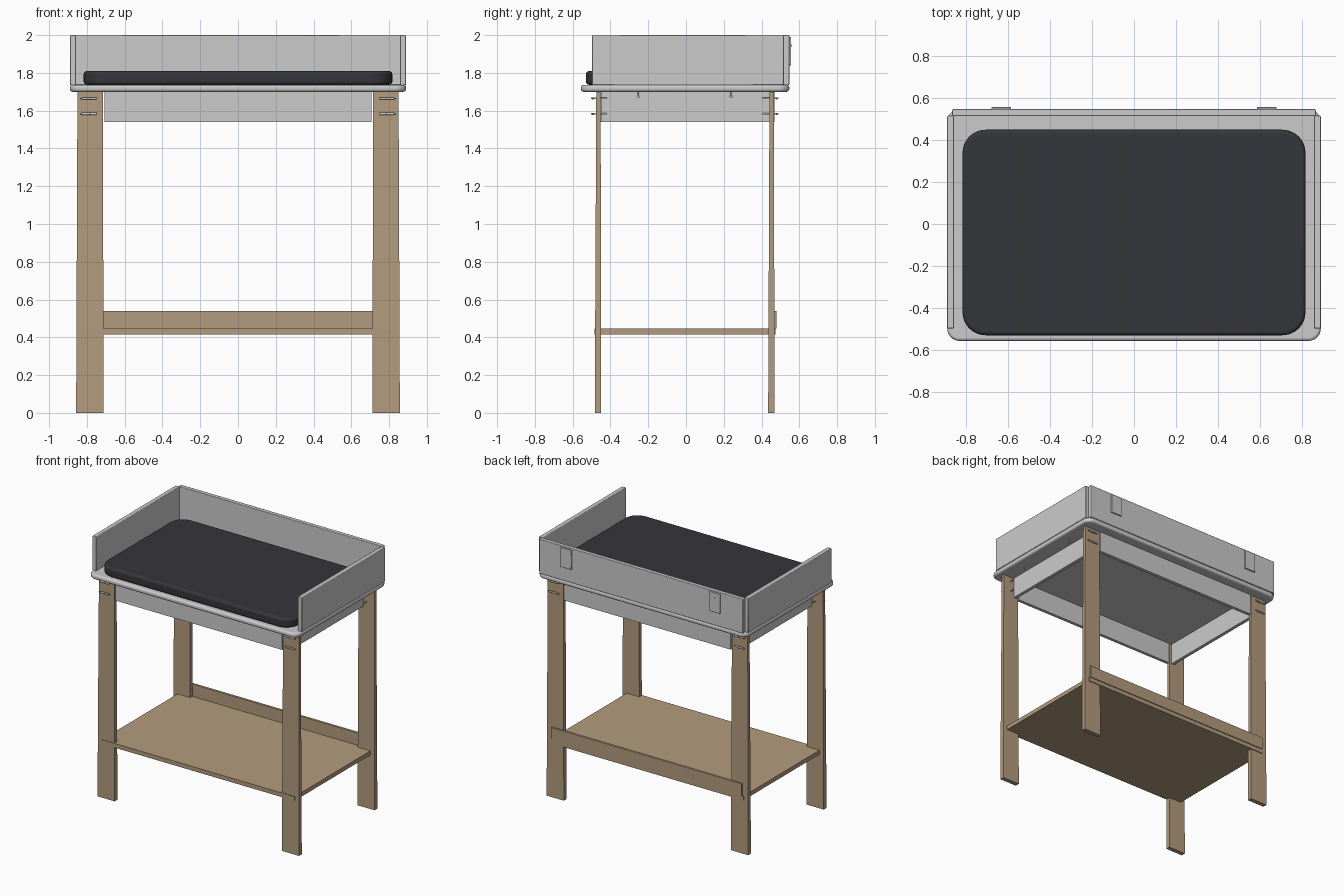
import bpy, bmesh, math
from mathutils import Matrix

if "Cube" in bpy.data.objects:
    bpy.data.objects.remove(bpy.data.objects["Cube"])


def material(name, rgb):
    m = bpy.data.materials.new(name)
    m.diffuse_color = (*rgb, 1)
    m.use_nodes = True
    m.node_tree.nodes["Principled BSDF"].inputs["Base Color"].default_value = m.diffuse_color
    return m


WOOD = material("wood", (0.45, 0.33, 0.21))
DARK = material("dark_fabric", (0.036, 0.037, 0.043))


def finish(bm, name, mat=None, bevel=0, segments=2):
    bmesh.ops.recalc_face_normals(bm, faces=bm.faces)
    me = bpy.data.meshes.new(name)
    bm.to_mesh(me)
    bm.free()
    ob = bpy.data.objects.new(name, me)
    bpy.context.collection.objects.link(ob)
    if mat:
        me.materials.append(mat)
    if bevel:
        mod = ob.modifiers.new("bevel", 'BEVEL')
        mod.width, mod.segments = bevel, segments
        mod.limit_method, mod.angle_limit = 'ANGLE', math.radians(40)
        bpy.context.view_layer.objects.active = ob
        ob.select_set(True)
        bpy.ops.object.shade_smooth_by_angle()
        ob.select_set(False)
    return ob


def box(name, x, y, z, mat=None, bevel=0):
    bm = bmesh.new()
    bmesh.ops.create_cube(bm, size=1)
    for v in bm.verts:
        for i, (a, b) in enumerate((x, y, z)):
            v.co[i] = b if v.co[i] > 0 else a
    return finish(bm, name, mat, bevel)


def rounded_slab(name, x, y, z, radius, bevel, mat=None, segments=4):
    """Slab with rounded plan corners and softened rims."""
    bm = bmesh.new()
    pts = []
    for k, (cx, cy) in enumerate(((x[1] - radius, y[1] - radius), (x[0] + radius, y[1] - radius),
                                  (x[0] + radius, y[0] + radius), (x[1] - radius, y[0] + radius))):
        for i in range(9):
            a = (k + i / 8) * math.pi / 2
            pts.append((cx + radius * math.cos(a), cy + radius * math.sin(a), z[0]))
    face = bm.faces.new([bm.verts.new(p) for p in pts])
    top = bmesh.ops.extrude_face_region(bm, geom=[face])['geom']
    for v in top:
        if isinstance(v, bmesh.types.BMVert):
            v.co.z = z[1]
    return finish(bm, name, mat, bevel, segments)


def rod(bm, centre, radius, length, axis):
    rot = {'X': Matrix.Rotation(math.pi / 2, 4, 'Y'),
           'Y': Matrix.Rotation(math.pi / 2, 4, 'X'), 'Z': Matrix()}[axis]
    bmesh.ops.create_cone(bm, cap_ends=True, segments=12, radius1=radius, radius2=radius,
                          depth=length, matrix=Matrix.Translation(centre) @ rot)


def leg(name, s, y_bottom, y_top):
    """Board that tapers slightly towards the top."""
    bm = bmesh.new()
    bmesh.ops.create_cube(bm, size=1)
    for v in bm.verts:
        up = v.co.z > 0
        xs, ys = ((0.716, 0.85), y_top) if up else ((0.711, 0.857), y_bottom)
        v.co = (s * xs[v.co.x > 0], ys[v.co.y > 0], 1.70 if up else 0)
    finish(bm, name, WOOD)


# Tray base and mattress
rounded_slab("tray_base", (-0.89, 0.89), (-0.557, 0.547), (1.70, 1.737), 0.06, 0.014)
rounded_slab("mattress", (-0.817, 0.817), (-0.53, 0.449), (1.737, 1.81), 0.11, 0.018, DARK)

# Guard panels around the tray
box("back_guard", (-0.866, 0.866), (0.515, 0.547), (1.735, 2.0), bevel=0.004)

# Shelf and its back rail
box("shelf", (-0.82, 0.82), (-0.485, 0.474), (0.414, 0.446), WOOD)
box("shelf_rail", (-0.81, 0.81), (0.462, 0.48), (0.446, 0.54), WOOD)

# Front and back aprons under the tray
box("front_apron", (-0.708, 0.708), (-0.474, -0.45), (1.54, 1.70))
box("back_apron", (-0.708, 0.708), (0.442, 0.468), (1.54, 1.70))

for s, side in ((-1, "left"), (1, "right")):
    def span(a, b):
        return tuple(sorted((s * a, s * b)))

    box(side + "_guard", span(0.857, 0.89), (-0.497, 0.516), (1.735, 2.0), bevel=0.004)
    box(side + "_apron", span(0.732, 0.758), (-0.45, 0.442), (1.54, 1.70))

    leg(side + "_front_leg", s, (-0.483, -0.449), (-0.475, -0.452))
    leg(side + "_back_leg", s, (0.435, 0.469), (0.442, 0.465))

    # Wall bracket on the back guard
    box(side + "_bracket", span(0.585, 0.678), (0.545, 0.557), (1.84, 1.99), bevel=0.002)
    bm = bmesh.new()
    rod(bm, (s * 0.632, 0.555, 1.945), 0.009, 0.005, 'Y')
    finish(bm, side + "_bracket_screw")

    # Bolts with cross handles through the leg tops
    bm = bmesh.new()
    for y_mid, y_bar in ((-0.461, -0.493), (0.447, 0.479)):
        for z in (1.665, 1.583):
            rod(bm, (s * 0.785, y_mid, z), 0.004, 0.085, 'Y')
            rod(bm, (s * 0.787, y_bar, z), 0.006, 0.076, 'X')
            rod(bm, (s * 0.83, y_bar, z), 0.003, 0.015, 'X')
    finish(bm, side + "_leg_bolts")

    # Small pins below the tray
    bm = bmesh.new()
    for y in (-0.253, 0.238):
        rod(bm, (s * 0.815, y, 1.69), 0.004, 0.04, 'Z')
        rod(bm, (s * 0.815, y, 1.675), 0.007, 0.01, 'Z')
    finish(bm, side + "_tray_pins")
